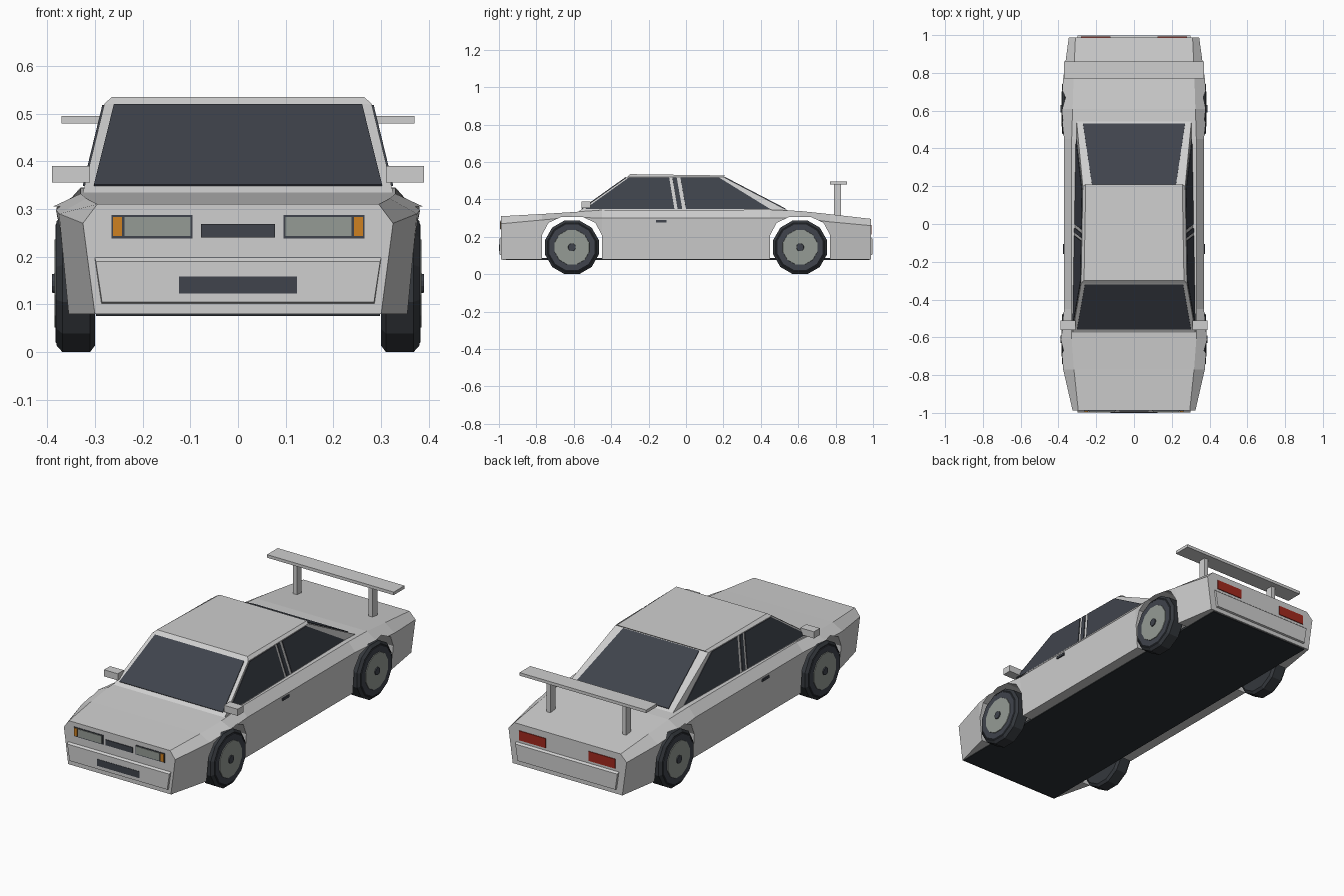
import bpy, bmesh, math
from mathutils import Vector

cube = bpy.data.objects.get("Cube")
if cube:
    bpy.data.objects.remove(cube)


def material(name, r, g, b):
    m = bpy.data.materials.new(name)
    m.use_nodes = True
    m.diffuse_color = (r, g, b, 1)
    m.node_tree.nodes["Principled BSDF"].inputs["Base Color"].default_value = (r, g, b, 1)
    return m


paint = material("light_grey_paint", .62, .62, .62)
dark = material("dark_glass", .05, .057, .072)
rubber = material("black_rubber", .035, .04, .047)
under = material("underside_black", .025, .03, .035)
silver = material("silver_grey", .3, .33, .3)
amber = material("amber", .62, .22, .015)
red = material("tail_red", .36, .022, .013)


def finish(name, bm, mat):
    bmesh.ops.recalc_face_normals(bm, faces=bm.faces)
    me = bpy.data.meshes.new(name)
    bm.to_mesh(me)
    bm.free()
    me.materials.append(mat)
    ob = bpy.data.objects.new(name, me)
    bpy.context.collection.objects.link(ob)
    return ob


def loft(name, rings, mat):
    """Skin a row of equal rings and cap both ends."""
    bm = bmesh.new()
    loops = [[bm.verts.new(p) for p in ring] for ring in rings]
    n = len(loops[0])
    for a, b in zip(loops, loops[1:]):
        for i in range(n):
            j = (i + 1) % n
            bm.faces.new((a[i], a[j], b[j], b[i]))
    bm.faces.new(loops[0])
    bm.faces.new(loops[-1])
    return finish(name, bm, mat)


def box(name, x, y, z, mat):
    rings = [[(x[0], b, c), (x[1], b, c), (x[1], d, c), (x[0], d, c)]
             for b, d, c in ((y[0], y[1], z[0]), (y[0], y[1], z[1]))]
    return loft(name, rings, mat)


def plate(name, points, mat, half=.004):
    """Thin slab centred on a flat outline."""
    pts = [Vector(p) for p in points]
    normal = (pts[1] - pts[0]).cross(pts[2] - pts[0]).normalized() * half
    return loft(name, [[p - normal for p in pts], [p + normal for p in pts]], mat)


# Lower body: y, sill x, shoulder x, shoulder z, deck edge x, deck z
stations = [
    (-.988, .30, .325, .27, .295, .31),
    (-.77, .355, .375, .29, .318, .322),
    (-.61, .362, .388, .305, .33, .332),
    (-.45, .355, .37, .30, .33, .343),
    (.45, .355, .37, .30, .33, .345),
    (.61, .362, .388, .30, .325, .338),
    (.77, .355, .375, .28, .32, .321),
    (.988, .32, .345, .26, .31, .296),
]
rings = []
for y, xb, xs, zs, xt, zt in stations:
    half = [(xb, y, .08), (xs, y, zs), (xt, y, zt)]
    rings.append(half + [(-x, b, z) for x, b, z in reversed(half)])
body = loft("body", rings, paint)

# Wheel arches cut across the body
arch = [(.16, 0), (.16, .21), (.125, .275), (.06, .305)]
arch = arch + [(-a, z) for a, z in reversed(arch)]
for label, y0 in (("front", -.61), ("rear", .61)):
    cutter = loft(label + "_arch_cutter",
                  [[(x, y0 + a, z) for a, z in arch] for x in (-.5, .5)], paint)
    cutter.hide_render = True
    cutter.hide_viewport = True
    cutter.display_type = 'WIRE'
    mod = body.modifiers.new(label + "_arch", 'BOOLEAN')
    mod.operation = 'DIFFERENCE'
    mod.solver = 'EXACT'
    mod.object = cutter

box("floor", (-.298, .298), (-.98, .98), (.076, .088), under)


# Cabin with sloped planes
def side_x(y, z):
    return .325 - .0177 * (y + .575) - .218 * (z - .335)


def screen_y(z):
    return -.575 + (z - .335) * 1.405


def rear_y(z):
    return .555 - (z - .335) * 1.92


cabin = []
for ya, yb, z, inset in ((-.575, .555, .335, 0), (-.315, .2, .52, 0), (-.298, .21, .535, .012)):
    xa, xb = side_x(ya, z) - inset, side_x(yb, z) - inset
    zb = z - (.007 if inset else 0)
    cabin.append([(xa, ya, z), (xb, yb, zb), (-xb, yb, zb), (-xa, ya, z)])
loft("cabin", cabin, paint)

# Glass
lo, hi = .348, .517
plate("windscreen", [(x, screen_y(z), z) for x, z in
                     ((-.302, lo), (.302, lo), (.26, hi), (-.26, hi))], dark)
plate("rear_window", [(x, rear_y(z), z) for x, z in
                      ((-.27, lo), (.27, lo), (.222, hi), (-.222, hi))], dark)
panes = {
    "front_side_window": (-.54, -.062, -.09, -.305),
    "pillar_strip": (-.045, -.02, -.05, -.073),
    "rear_side_window": (0, .45, .175, -.03),
}

# Parts on both sides
for s, side in ((1, "left"), (-1, "right")):
    for name, ys in panes.items():
        plate(side + "_" + name, [(s * side_x(y, z), y, z)
              for y, z in zip(ys, (lo, lo, hi, hi))], dark)

    def span(a, b):
        return tuple(sorted((s * a, s * b)))

    box(side + "_mirror", span(.31, .39), (-.56, -.51), (.355, .39), paint)
    box(side + "_door_handle", span(.36, .375), (-.16, -.105), (.277, .29), dark)
    box(side + "_wing_post", span(.21, .232), (.79, .83), (.29, .483), paint)
    box(side + "_headlight_frame", span(.095, .265), (-.991, -.98), (.238, .287), dark)
    box(side + "_headlight", span(.1, .238), (-.994, -.985), (.243, .283), silver)
    box(side + "_indicator", span(.243, .262), (-.994, -.985), (.243, .283), amber)
    box(side + "_tail_light", span(.125, .28), (.984, .992), (.212, .262), red)

    # Wheels: twelve-sided tyre, rim disc and hub
    for end, y0 in (("front", -.61), ("rear", .61)):
        def lathe(part, profile, mat):
            angles = [math.tau * (i + .5) / 12 for i in range(12)]
            return loft(f"{side}_{end}_{part}",
                        [[(s * x, y0 + r * math.sin(a), .144 + r * math.cos(a))
                          for a in angles] for x, r in profile], mat)
        lathe("tyre", [(.30, .135), (.31, .149), (.368, .149), (.38, .135)], rubber)
        lathe("sidewall", [(.379, .132), (.382, .128)], dark)
        lathe("rim", [(.379, .097), (.385, .095)], silver)
        lathe("hub", [(.38, .022), (.39, .02)], dark)

# Wing, grille and bumpers
box("wing", (-.37, .37), (.77, .86), (.479, .495), paint)
box("upper_grille", (-.078, .078), (-.992, -.985), (.24, .269), dark)
box("lower_grille", (-.124, .124), (-1, -.99), (.123, .158), dark)
for name, s in (("front_bumper", -1), ("rear_bumper", 1)):
    loft(name, [[(-w, s * y, z) for w, z in sec] + [(w, s * y, z) for w, z in reversed(sec)]
                for y, sec in ((.98, ((.287, .1), (.302, .205))),
                               (.998, ((.285, .105), (.298, .19))))], paint)
